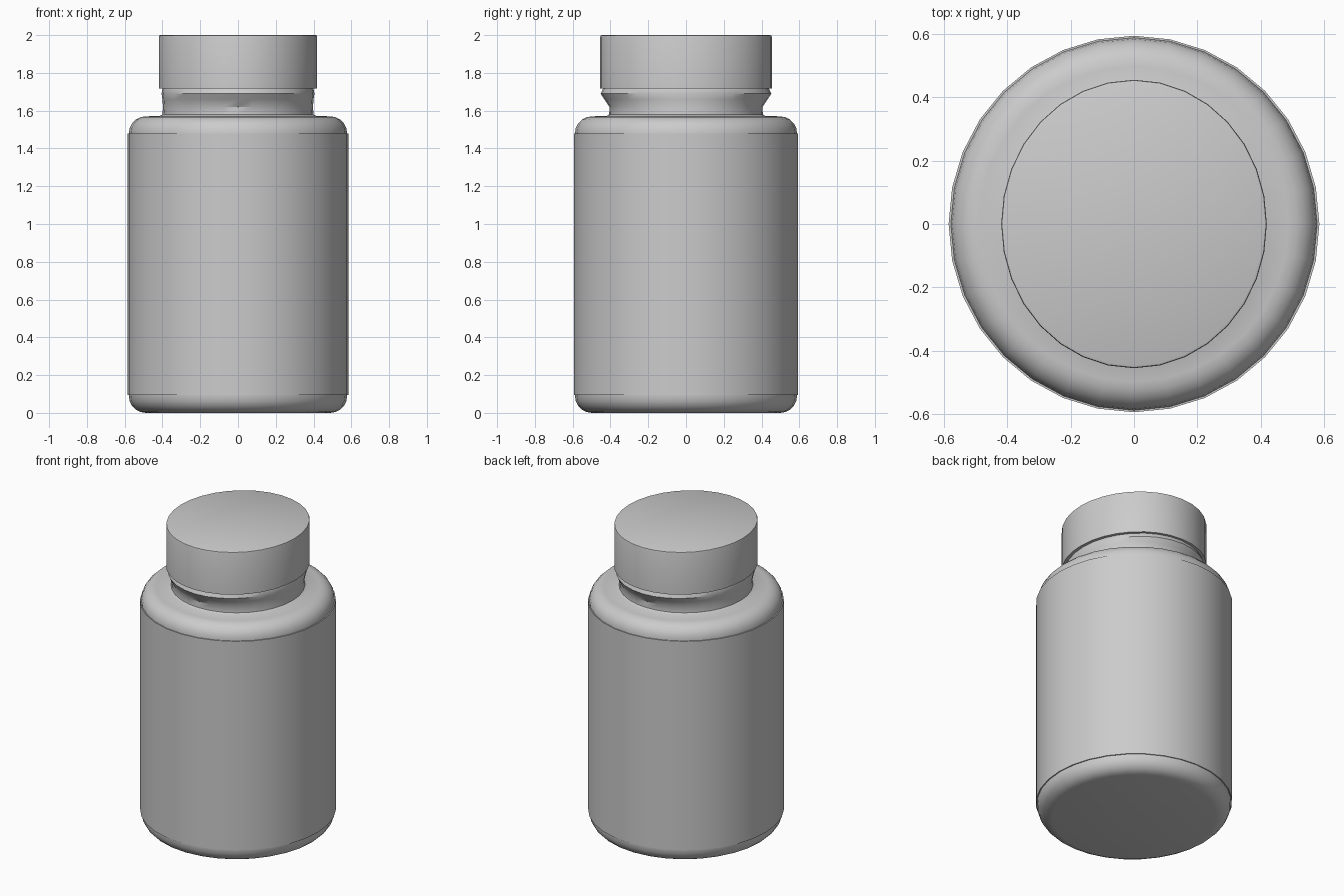
import bpy, bmesh, math

if "Cube" in bpy.data.objects:
    bpy.data.objects.remove(bpy.data.objects["Cube"])

SEGMENTS = 32


def lathe(name, profile, close_start=False, close_end=False):
    """Stack elliptical rings given as (x radius, y radius, z)."""
    bm = bmesh.new()
    rings = []
    for rx, ry, z in profile:
        ring = []
        for i in range(SEGMENTS):
            a = 2 * math.pi * i / SEGMENTS
            ring.append(bm.verts.new((rx * math.cos(a), ry * math.sin(a), z)))
        rings.append(ring)
    for low, high in zip(rings, rings[1:]):
        for i in range(SEGMENTS):
            j = (i + 1) % SEGMENTS
            bm.faces.new((low[i], low[j], high[j], high[i]))
    if close_start:
        bm.faces.new(rings[0][::-1])
    if close_end:
        bm.faces.new(rings[-1])
    mesh = bpy.data.meshes.new(name)
    bm.to_mesh(mesh)
    bm.free()
    obj = bpy.data.objects.new(name, mesh)
    bpy.context.collection.objects.link(obj)
    bpy.ops.object.select_all(action='DESELECT')
    obj.select_set(True)
    bpy.context.view_layer.objects.active = obj
    bpy.ops.object.shade_smooth_by_angle(angle=math.radians(35))
    return obj


def corner(z, start, end, rx=0.578, ry=0.588, r=0.09, steps=5):
    """Quarter-round rings between two angles, centred at height z."""
    rings = []
    for i in range(steps + 1):
        a = math.radians(start + (end - start) * i / steps)
        inset = r * (1 - math.cos(a))
        rings.append((rx - inset, ry - inset, z + r * math.sin(a)))
    return rings


# Bottle with rounded base and shoulder, and a neck flaring into an oval rim
neck = [(0.415, 0.42, 1.572), (0.4, 0.407, 1.58), (0.397, 0.405, 1.62),
        (0.4, 0.432, 1.66), (0.405, 0.452, 1.69), (0.4, 0.44, 1.715),
        (0.39, 0.43, 1.74)]
lathe("bottle", corner(0.09, -90, 0) + corner(1.48, 0, 90) + neck,
      close_start=True, close_end=True)

# Label sleeve wrapped around the straight wall
lathe("label", [(0.577, 0.587, 0.095), (0.585, 0.594, 0.095),
                (0.585, 0.594, 1.478), (0.577, 0.587, 1.478)])

# Oval screw cap with a softened top edge
lathe("cap", [(0.39, 0.43, 1.718), (0.419, 0.455, 1.718), (0.419, 0.455, 1.99),
              (0.417, 0.453, 1.997), (0.41, 0.446, 2.0)],
      close_start=True, close_end=True)
